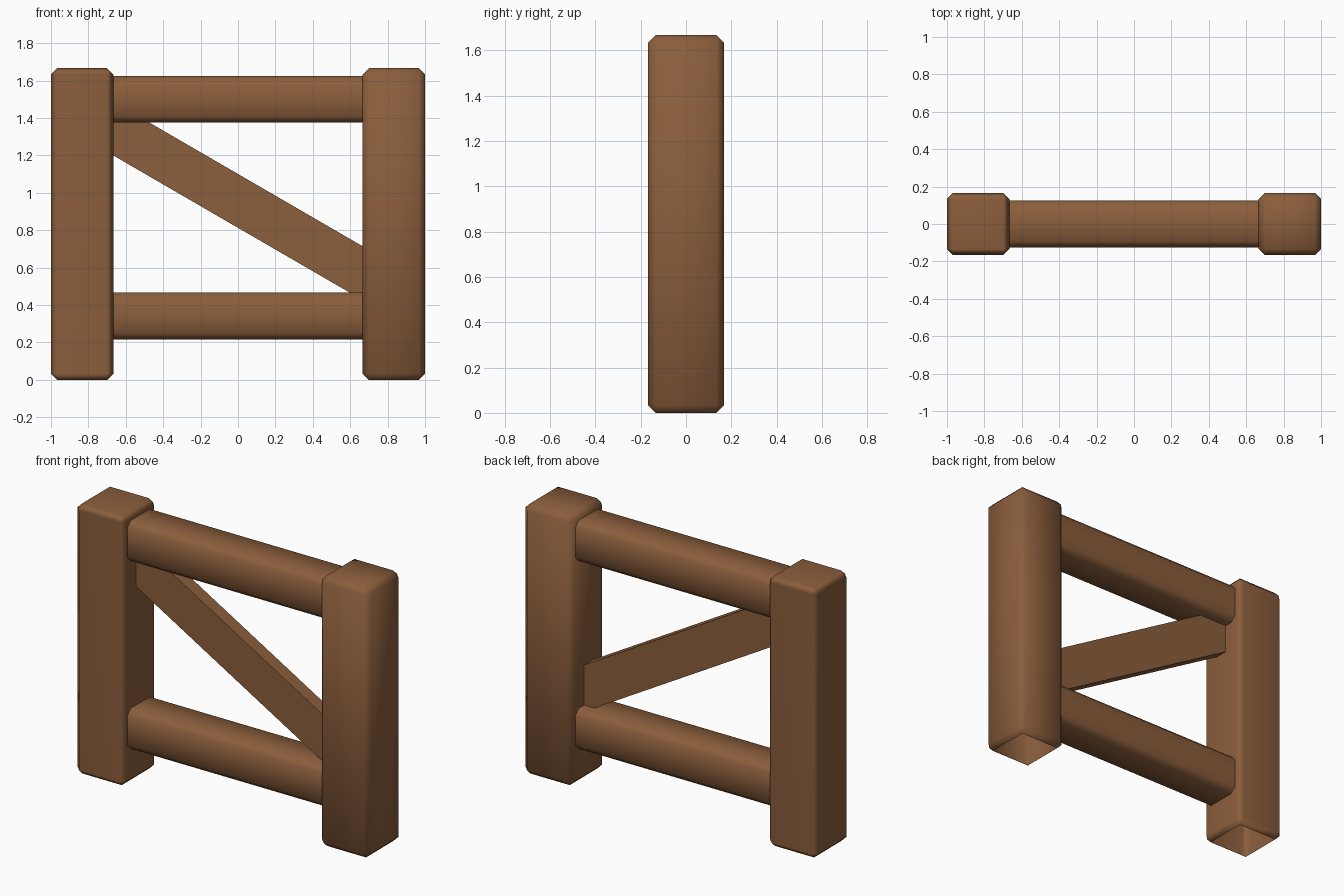
import bpy
import bmesh
from mathutils import Matrix

default_cube = bpy.data.objects.get("Cube")
if default_cube:
    bpy.data.objects.remove(default_cube, do_unlink=True)

# One wood colour for every part
wood = bpy.data.materials.new("brown_wood")
wood.use_nodes = True
wood.diffuse_color = (0.258, 0.112, 0.045, 1)
wood.node_tree.nodes["Principled BSDF"].inputs["Base Color"].default_value = wood.diffuse_color


def finish(bm, name, smooth):
    mesh = bpy.data.meshes.new(name)
    for face in bm.faces:
        face.smooth = smooth
    bm.to_mesh(mesh)
    bm.free()
    mesh.materials.append(wood)
    obj = bpy.data.objects.new(name, mesh)
    bpy.context.collection.objects.link(obj)
    return obj


def box(size, centre):
    bm = bmesh.new()
    bmesh.ops.create_cube(bm, size=1)
    bmesh.ops.scale(bm, vec=size, verts=bm.verts)
    bmesh.ops.translate(bm, vec=centre, verts=bm.verts)
    return bm


def chamfer(bm, edges):
    bmesh.ops.bevel(bm, geom=edges, offset=CHAMFER, offset_type='OFFSET',
                    segments=1, affect='EDGES', clamp_overlap=True)
    bm.normal_update()


CHAMFER = 0.033
POST, HEIGHT = 1 / 3, 5 / 3
INNER = 1 - POST

# Posts: chamfered all round, hollow and open underneath
for name, side in (("left_post", 1), ("right_post", -1)):
    bm = box((POST, POST, HEIGHT), (side * (1 - POST / 2), 0, HEIGHT / 2))
    chamfer(bm, bm.edges[:])
    bottom = [f for f in bm.faces if f.normal.z < -0.99]
    bmesh.ops.delete(bm, geom=bottom, context='FACES')
    post = finish(bm, name, True)
    if side < 0:
        post.modifiers.new("even_shading", 'WEIGHTED_NORMAL')

# Rails: chamfered lengthwise, open where they meet the posts
for name, height in (("lower_rail", 0.342), ("upper_rail", 1.5)):
    bm = box((2 * INNER, 0.25, 0.25), (0, 0, height))
    ends = [f for f in bm.faces if abs(f.normal.x) > 0.99]
    bmesh.ops.delete(bm, geom=ends, context='FACES_ONLY')
    chamfer(bm, [e for e in bm.edges
                 if abs(e.verts[0].co.x - e.verts[1].co.x) > INNER])
    finish(bm, name, True)

# Diagonal brace: a plank sheared to slope down between the posts
bm = box((2 * INNER, 0.084, 0.288), (0, 0, 0))
slope = Matrix.Identity(4)
slope[2][0] = -0.58
slope[2][3] = 0.957
bmesh.ops.transform(bm, matrix=slope, verts=bm.verts)
finish(bm, "diagonal_brace", False)
